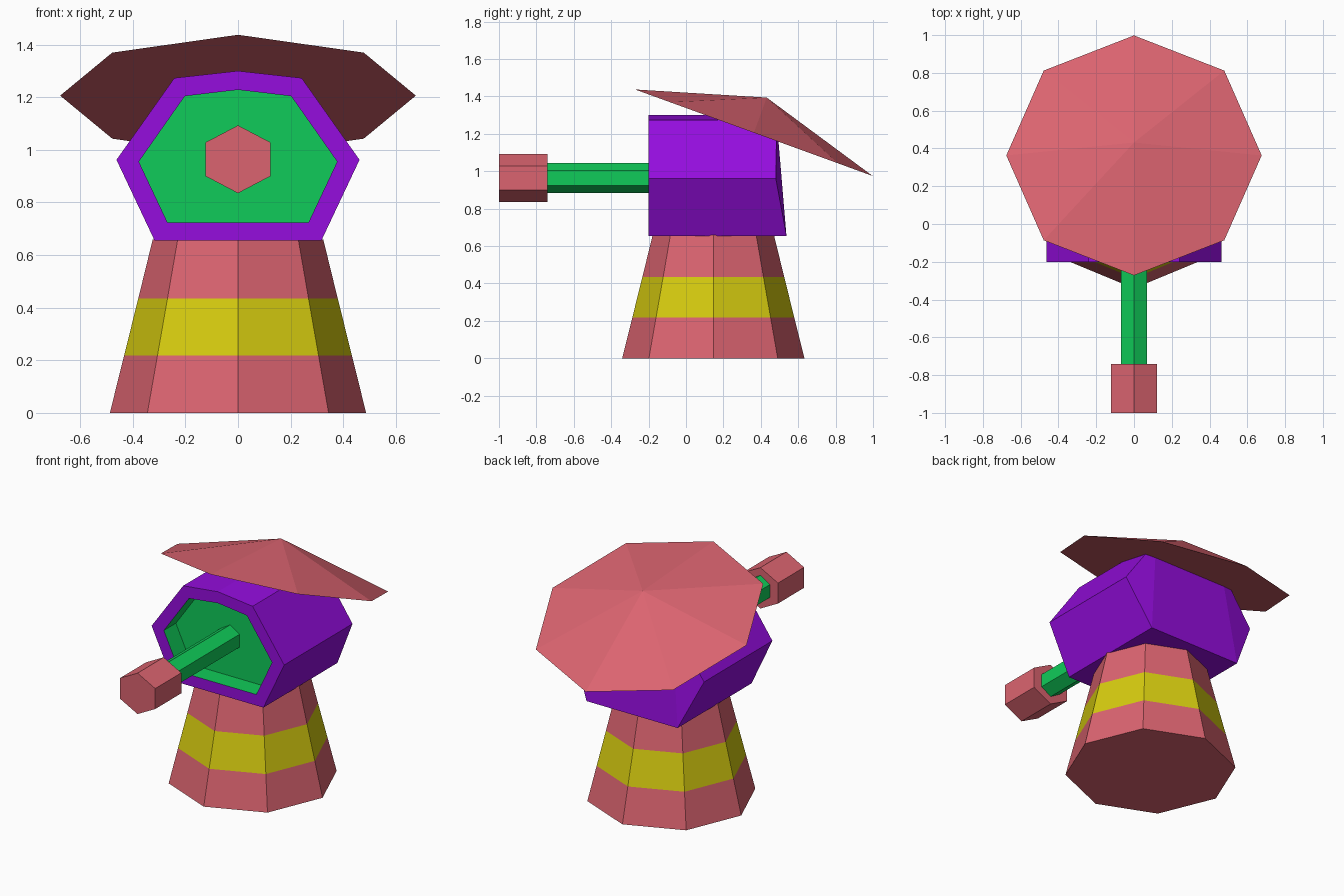
import bpy, bmesh, math
from mathutils import Matrix

if "Cube" in bpy.data.objects:
    bpy.data.objects.remove(bpy.data.objects["Cube"])


def material(name, rgb):
    m = bpy.data.materials.new(name)
    m.diffuse_color = (*rgb, 1)
    m.use_nodes = True
    m.node_tree.nodes["Principled BSDF"].inputs["Base Color"].default_value = m.diffuse_color
    return m


RED = material("red", (0.71, 0.127, 0.162))
YELLOW = material("yellow", (0.67, 0.60, 0.005))
PURPLE = material("purple", (0.30, 0.004, 0.73))
GREEN = material("green", (0.005, 0.60, 0.10))


def finish(bm, name, mats):
    bmesh.ops.recalc_face_normals(bm, faces=bm.faces)
    me = bpy.data.meshes.new(name)
    bm.to_mesh(me)
    bm.free()
    for m in mats:
        me.materials.append(m)
    ob = bpy.data.objects.new(name, me)
    bpy.context.collection.objects.link(ob)
    return ob


def loft(rings, slots):
    """Bridge closed rings, cap both ends; slots = material per span."""
    bm = bmesh.new()
    vs = [[bm.verts.new(p) for p in r] for r in rings]
    n = len(rings[0])
    for a, b, s in zip(vs, vs[1:], slots):
        for i in range(n):
            j = (i + 1) % n
            bm.faces.new((a[i], a[j], b[j], b[i])).material_index = s
    bm.faces.new(vs[0]).material_index = slots[0]
    bm.faces.new(vs[-1]).material_index = slots[-1]
    return bm, vs


def circle(n, start=0.0):
    return [(math.cos(start + i * math.tau / n), math.sin(start + i * math.tau / n)) for i in range(n)]


# Tower: tapered octagon with a yellow band
levels = [(0, 0.487), (0.218, 0.433), (0.435, 0.379), (0.66, 0.324)]
bm, _ = loft([[(r * c, 0.146 + r * s, z) for c, s in circle(8)] for z, r in levels], [0, 1, 0])
finish(bm, "tower", [RED, YELLOW])


# Body: seven-sided housing with a recessed green front
def mirrored(half):
    return half + [(-x, y, z) for x, y, z in reversed(half) if x > 0]


outer = [(0, 1.30), (0.242, 1.273), (0.462, 0.962), (0.317, 0.655)]
inner = [(0, 1.228), (0.202, 1.204), (0.377, 0.955), (0.268, 0.724)]
back_y = [0.48, 0.485, 0.48, 0.537]
rings = [
    mirrored([(x, y, z) for (x, z), y in zip(outer, back_y)]),
    mirrored([(x, -0.2, z) for x, z in outer]),
    mirrored([(x, -0.2, z) for x, z in inner]),
    mirrored([(x, -0.08, z) for x, z in inner]),
]
bm, vs = loft(rings, [0, 0, 1])
for a, b in ((1, 3), (4, 6)):
    bmesh.ops.connect_verts(bm, verts=[vs[0][a], vs[0][b]])
finish(bm, "body", [PURPLE, GREEN])

# Axle and hub: hexagonal rods along y
for name, y0, y1, rx, rz, mat in (
    ("axle", -0.75, -0.075, 0.078, 0.081, GREEN),
    ("hub", -1.0, -0.74, 0.142, 0.129, RED),
):
    hexagon = [(rx * c, rz * s) for c, s in circle(6, math.pi / 2)]
    bm, _ = loft([[(x, y, 0.964 + z) for x, z in hexagon] for y in (y0, y1)], [0])
    finish(bm, name, [mat])

# Roof: shallow eight-sided cone tilted towards the back
bm = bmesh.new()
rim = [bm.verts.new((0.676 * c, 0.676 * s, 0)) for c, s in circle(8)]
apex = bm.verts.new((0, 0, 0.2))
bm.faces.new(rim)
for i in range(8):
    bm.faces.new((rim[i], rim[(i + 1) % 8], apex))
bm.transform(Matrix.Translation((0, 0.363, 1.206)) @ Matrix.Rotation(math.radians(-20), 4, "X"))
finish(bm, "roof", [RED])
